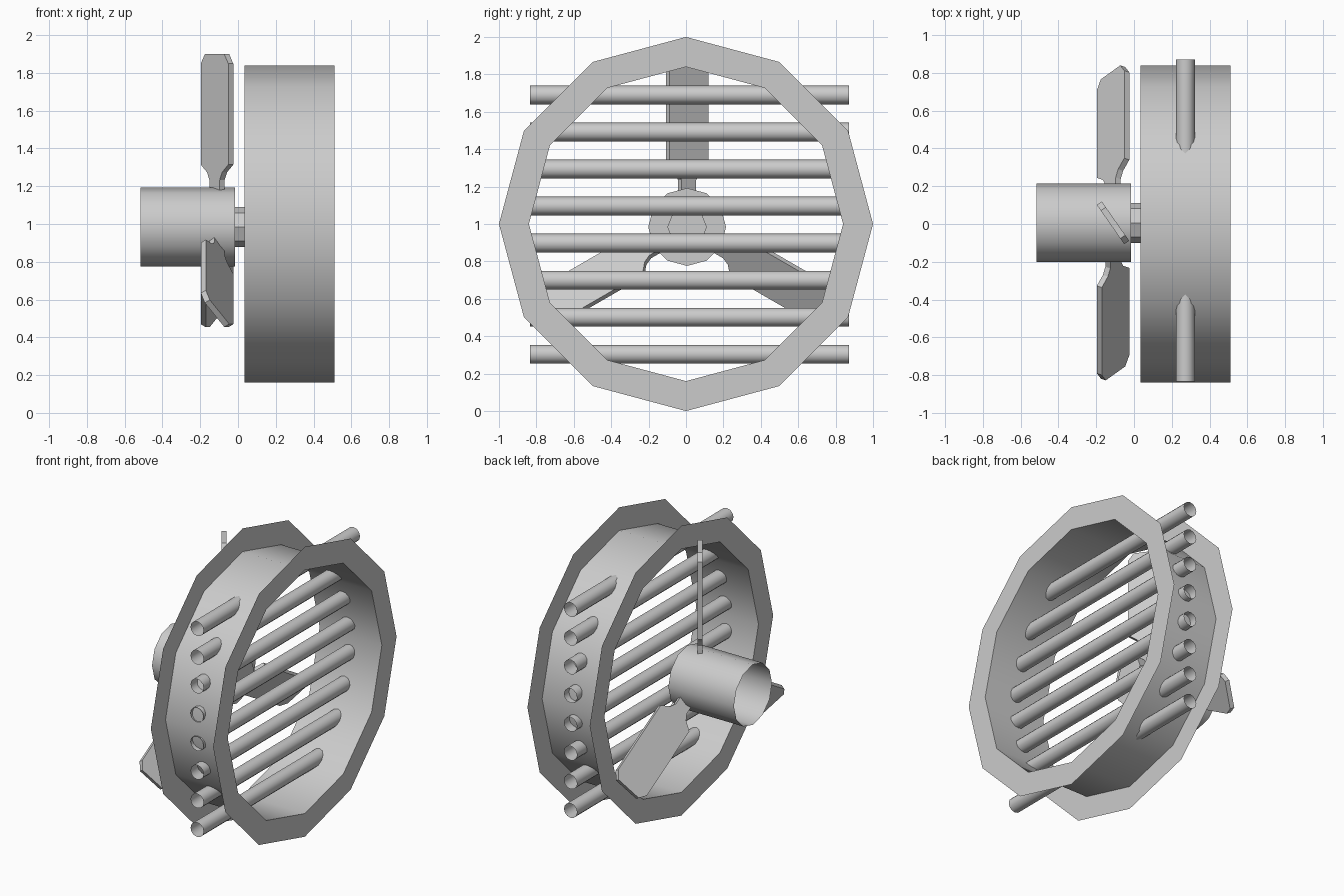
import bpy, bmesh
from math import sin, cos, pi, radians
from mathutils import Vector, Matrix

if "Cube" in bpy.data.objects:
    bpy.data.objects.remove(bpy.data.objects["Cube"])

HUB_Y, HUB_Z = 0.006, 0.984


def finish(name, bm, smooth=True):
    me = bpy.data.meshes.new(name)
    bm.to_mesh(me)
    bm.free()
    ob = bpy.data.objects.new(name, me)
    bpy.context.collection.objects.link(ob)
    if smooth:
        bpy.ops.object.select_all(action='DESELECT')
        ob.select_set(True)
        bpy.context.view_layer.objects.active = ob
        bpy.ops.object.shade_smooth_by_angle(angle=radians(35))
    return ob


def lathe_x(name, profile, n, cy, cz, cap_end=False):
    """Revolve (x, radius) points around an axis parallel to x."""
    bm = bmesh.new()
    rings = [[bm.verts.new((x, cy + r * sin(2 * pi * i / n), cz + r * cos(2 * pi * i / n)))
              for i in range(n)] for x, r in profile]
    for a, b in zip(rings, rings[1:]):
        for i in range(n):
            j = (i + 1) % n
            bm.faces.new((a[i], a[j], b[j], b[i]))
    if cap_end:
        bm.faces.new(rings[-1])
    bmesh.ops.recalc_face_normals(bm, faces=bm.faces)
    return finish(name, bm)


# Thin drum with a flat flange at each end
lathe_x("drum_housing", [(0.035, 1.0), (0.035, 0.84), (0.51, 0.84), (0.51, 1.0)], 12, 0, 1)

# Motor hub, open at the back, and its short shaft
lathe_x("motor_hub", [(-0.515, 0.208), (-0.015, 0.208)], 12, HUB_Y, HUB_Z, True)
lathe_x("hub_shaft", [(-0.015, 0.106), (0.045, 0.106)], 8, HUB_Y, HUB_Z, True)

# Open tubular grille bars running along y
for k in range(8):
    bm = bmesh.new()
    bmesh.ops.create_cone(bm, cap_ends=False, segments=12, radius1=0.05, radius2=0.05, depth=1.705,
                          matrix=Matrix.Translation((0.272, 0.018, 0.304 + 0.198 * k))
                          @ Matrix.Rotation(pi / 2, 4, 'X'))
    finish(f"grille_bar_{k + 1}", bm)

# Pitched blades: half outline as (half width, radius), mirrored
half = [(0.048, 0.19), (0.048, 0.25), (0.07, 0.29), (0.127, 0.33), (0.127, 0.865), (0.09, 0.915)]
outline = half + [(-w, r) for w, r in reversed(half)]
across = Vector((0.573, -0.82, 0)).normalized()
normal = Vector((0.82, 0.573, 0)).normalized()
for k in range(3):
    bm = bmesh.new()
    base = bm.faces.new([bm.verts.new(across * w + Vector((0, 0, r)) - normal * 0.016)
                         for w, r in outline])
    ext = bmesh.ops.extrude_face_region(bm, geom=[base], use_keep_orig=True)
    bmesh.ops.translate(bm, vec=normal * 0.032,
                        verts=[v for v in ext['geom'] if isinstance(v, bmesh.types.BMVert)])
    bmesh.ops.recalc_face_normals(bm, faces=bm.faces)
    bm.transform(Matrix.Translation((-0.111, HUB_Y, HUB_Z)) @ Matrix.Rotation(k * 2 * pi / 3, 4, 'X'))
    finish(f"fan_blade_{k + 1}", bm, False)
